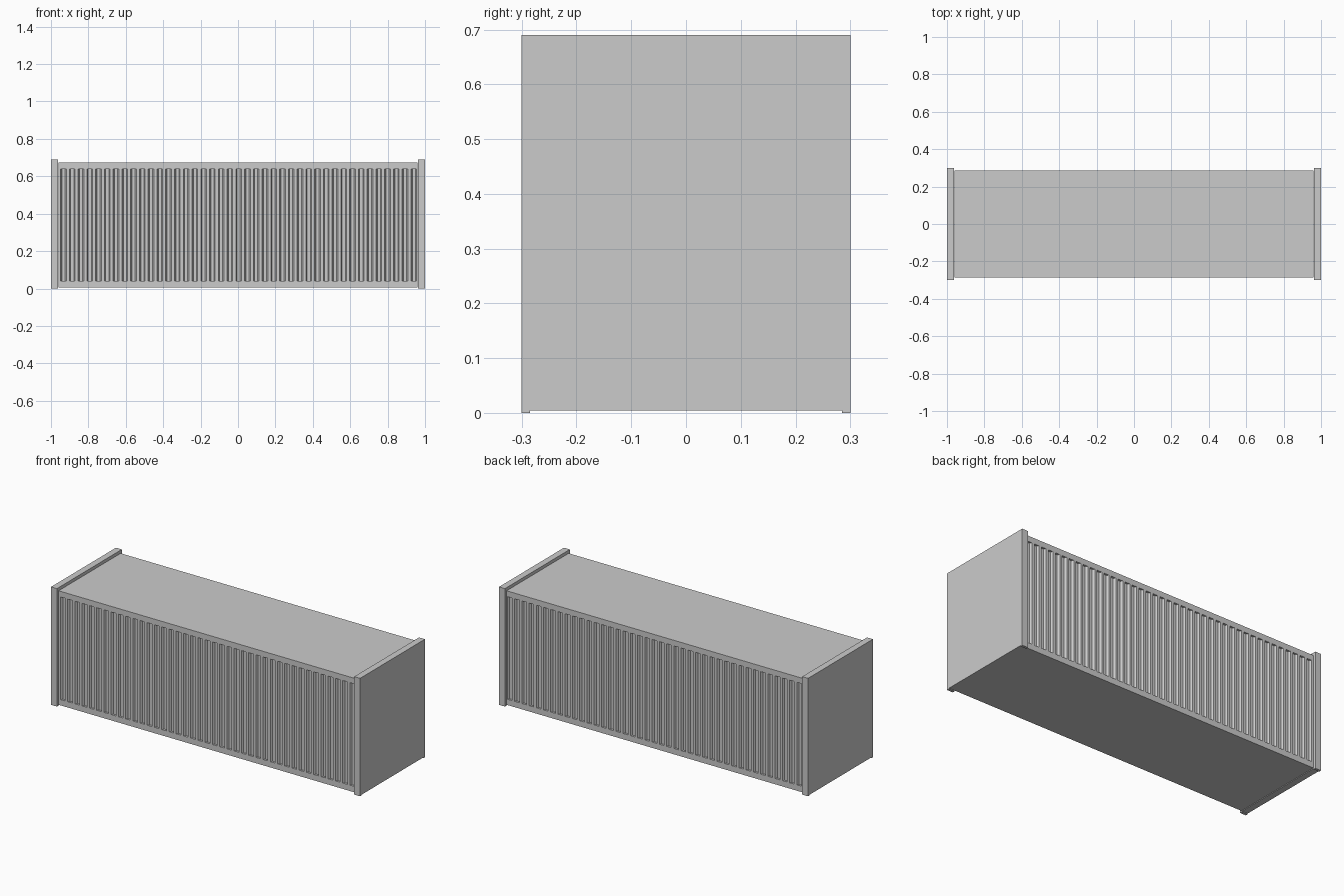
import bpy, bmesh

if "Cube" in bpy.data.objects:
    bpy.data.objects.remove(bpy.data.objects["Cube"])

# Main dimensions
X0, Y0, DEPTH = 0.96, 0.287, 0.012
Z_FLOOR, Z_LOW, Z_HIGH, Z_ROOF = 0.006, 0.04, 0.64, 0.673
GROOVES = 41


def make_object(name, bm):
    bmesh.ops.remove_doubles(bm, verts=bm.verts, dist=1e-5)
    bmesh.ops.recalc_face_normals(bm, faces=bm.faces)
    me = bpy.data.meshes.new(name)
    bm.to_mesh(me)
    bm.free()
    ob = bpy.data.objects.new(name, me)
    bpy.context.collection.objects.link(ob)
    return ob


def box(name, lo, hi):
    bm = bmesh.new()
    bmesh.ops.create_cube(bm, size=1)
    for v in bm.verts:
        for i in range(3):
            v.co[i] = lo[i] if v.co[i] < 0 else hi[i]
    return make_object(name, bm)


def face(bm, pts):
    bm.faces.new([bm.verts.new(p) for p in pts])


# Corrugated side walls: trapezoid grooves between two flat rails
pitch = 2 * X0 / GROOVES
for side, label in ((-1, "front"), (1, "back")):
    bm = bmesh.new()
    y, yi = side * Y0, side * (Y0 - DEPTH)
    outline = [(-X0, y)]
    for i in range(GROOVES):
        x = -X0 + i * pitch
        groove = [(x + pitch * f, d) for f, d in
                  ((0.25, y), (0.40, yi), (0.75, yi), (0.90, y))]
        outline += groove
        for z in (Z_LOW, Z_HIGH):  # ledges closing each groove
            face(bm, [(a, b, z) for a, b in groove])
    outline.append((X0, y))
    for (a, b), (c, d) in zip(outline, outline[1:]):
        face(bm, [(a, b, Z_LOW), (c, d, Z_LOW), (c, d, Z_HIGH), (a, b, Z_HIGH)])
        # rail strips below and above the panel
        for z1, z2 in ((Z_FLOOR, Z_LOW), (Z_HIGH, Z_ROOF)):
            face(bm, [(a, y, z1), (c, y, z1), (c, y, z2), (a, y, z2)])
    make_object(label + "_corrugated_wall", bm)

# Roof and floor sheets
for name, z in (("roof", Z_ROOF), ("floor", Z_FLOOR)):
    bm = bmesh.new()
    face(bm, [(-X0, -Y0, z), (X0, -Y0, z), (X0, Y0, z), (-X0, Y0, z)])
    make_object(name, bm)

# End walls with corner feet, standing proud of the body
for s, label in ((-1, "left"), (1, "right")):
    xa, xb = sorted((s * 0.962, s))
    box(label + "_end_wall", (xa, -0.3, 0.004), (xb, 0.3, 0.69))
    for t in (-1, 1):
        ya, yb = sorted((t * 0.285, t * 0.3))
        box(label + "_corner_foot", (xa, ya, 0), (xb, yb, 0.004))
